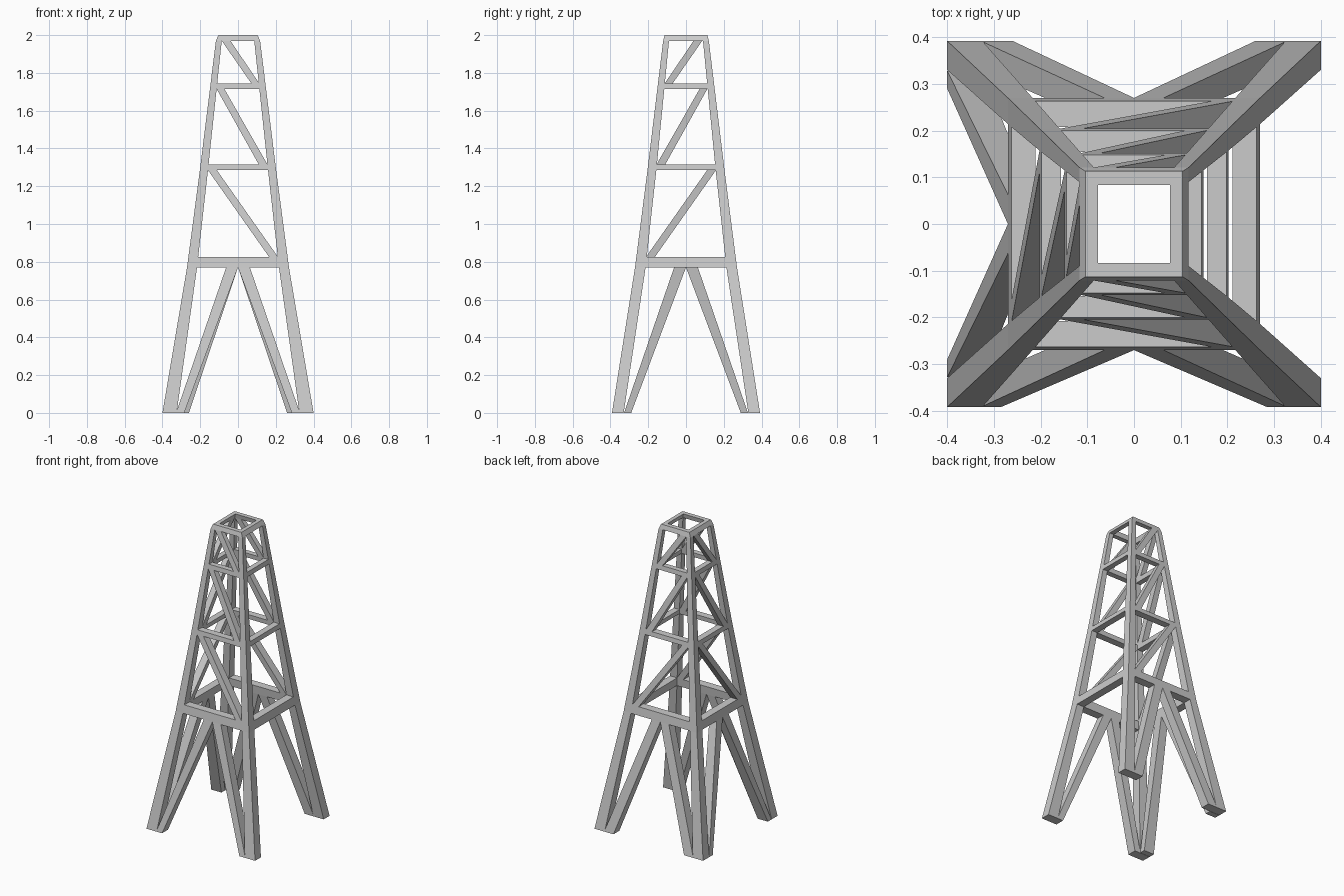
import bpy, bmesh

if "Cube" in bpy.data.objects:
    bpy.data.objects.remove(bpy.data.objects["Cube"])

# Tower profile: height, outer half x, outer half y, inner half x, inner half y
PROFILE = [(0.0, .400, .392, .325, .330),
           (0.77, .270, .270, .217, .214),
           (1.285, .202, .204, .159, .157),
           (1.97, .117, .121, .086, .090),
           (2.0, .104, .113, .077, .083)]


def prof(z):
    for p, q in zip(PROFILE, PROFILE[1:]):
        if z <= q[0]:
            t = (z - p[0]) / (q[0] - p[0])
            return [a + (b - a) * t for a, b in zip(p[1:], q[1:])]


def loft(name, rings):
    """Closed tube through a stack of four-point rings."""
    bm = bmesh.new()
    loops = [[bm.verts.new(c) for c in ring] for ring in rings]
    for lo, hi in zip(loops, loops[1:]):
        for i in range(4):
            j = (i + 1) % 4
            bm.faces.new((lo[i], lo[j], hi[j], hi[i]))
    bm.faces.new(loops[0])
    bm.faces.new(loops[-1])
    bmesh.ops.recalc_face_normals(bm, faces=bm.faces)
    me = bpy.data.meshes.new(name)
    bm.to_mesh(me)
    bm.free()
    bpy.context.collection.objects.link(bpy.data.objects.new(name, me))


def bar(name, side, *ends):
    """Bar lying in one tower side; each end is (z, u_start, u_end)."""
    rings = []
    for z, a, b in ends:
        ox, oy, ix, iy = prof(z)
        if side in ("front", "back"):
            s = -1 if side == "front" else 1
            rings.append([(a, s * oy, z), (b, s * oy, z), (b, s * iy, z), (a, s * iy, z)])
        else:
            s = -1 if side == "left" else 1
            rings.append([(s * ox, -a, z), (s * ox, -b, z), (s * ix, -b, z), (s * ix, -a, z)])
    loft(name, rings)


# Four tapering corner legs
for sx, nx in ((-1, "left"), (1, "right")):
    for sy, ny in ((-1, "front"), (1, "back")):
        rings = []
        for z, ox, oy, ix, iy in PROFILE:
            rings.append([(sx * x, sy * y, z) for x, y in ((ix, iy), (ox, iy), (ox, oy), (ix, oy))])
        loft(f"{ny}_{nx}_leg", rings)

# Horizontal beams on all four sides
LEVELS = [(.77, .825), (1.285, 1.315), (1.715, 1.745), (1.97, 2.0)]
for side in ("front", "back", "left", "right"):
    k = 2 if side in ("front", "back") else 3
    for n, (z0, z1) in enumerate(LEVELS):
        bar(f"{side}_beam_{n + 1}", side, *[(z, -prof(z)[k], prof(z)[k]) for z in (z0, z1)])

# Diagonals and lower V braces; the right side is left open
DIAGONALS = [((.825, .165, .212), (1.285, -.159, -.112)),
             ((1.315, .11, .156), (1.715, -.113, -.072)),
             ((1.745, .07, .112), (1.97, -.086, -.04))]
for side, foot in (("front", .285), ("back", .26), ("left", .29)):
    for n, ends in enumerate(DIAGONALS):
        bar(f"{side}_diagonal_{n + 1}", side, *ends)
    for s, tag in ((-1, "a"), (1, "b")):
        bar(f"{side}_v_brace_{tag}", side, (0, s * .328, s * foot), (.77, s * .063, 0))
